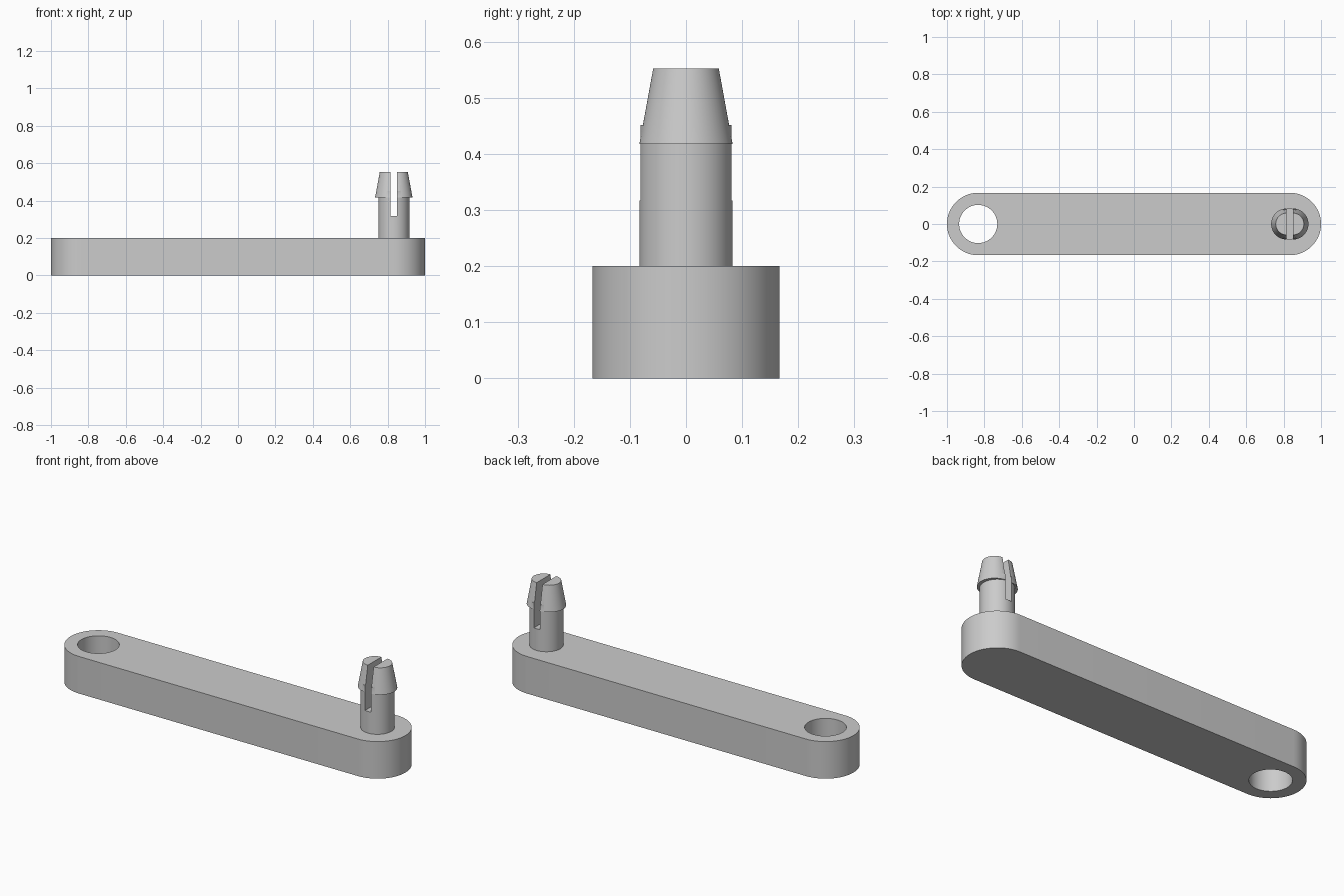
import bpy, bmesh
from math import pi, cos, sin

cube = bpy.data.objects.get("Cube")
if cube:
    bpy.data.objects.remove(cube, do_unlink=True)

grey = bpy.data.materials.new("plain grey")
grey.use_nodes = True
grey.diffuse_color = (0.6, 0.6, 0.6, 1)
grey.node_tree.nodes["Principled BSDF"].inputs["Base Color"].default_value = grey.diffuse_color

PIVOT = 0.833      # distance of each pivot from the middle
SEGMENTS = 32      # steps per half circle


def add_object(name, bm):
    mesh = bpy.data.meshes.new(name)
    bmesh.ops.recalc_face_normals(bm, faces=bm.faces)
    bm.to_mesh(mesh)
    bm.free()
    mesh.materials.append(grey)
    obj = bpy.data.objects.new(name, mesh)
    bpy.context.collection.objects.link(obj)
    return obj


def stadium(name, x, half_length, r_bottom, r_top, z_bottom, z_top):
    """Round-ended slab, tapered if the radii differ; a cylinder if half_length is 0."""
    bm = bmesh.new()
    rings = []
    for r, z in ((r_bottom, z_bottom), (r_top, z_top)):
        ring = []
        for end in (1, -1):
            # a plain circle needs no repeated point where the halves meet
            for i in range(SEGMENTS + (1 if half_length else 0)):
                a = pi * i / SEGMENTS - end * pi / 2
                ring.append(bm.verts.new((x + end * half_length + r * cos(a), r * sin(a), z)))
        rings.append(ring)
    low, high = rings
    bm.faces.new(low)
    bm.faces.new(high)
    for i in range(len(low)):
        j = (i + 1) % len(low)
        bm.faces.new((low[i], low[j], high[j], high[i]))
    return add_object(name, bm)


def combine(target, tool, operation):
    """Apply a boolean and discard the tool object."""
    mod = target.modifiers.new(operation.lower(), "BOOLEAN")
    mod.operation = operation
    mod.solver = "EXACT"
    mod.object = tool
    tool.hide_render = True
    bpy.context.view_layer.objects.active = target
    bpy.ops.object.modifier_apply(modifier=mod.name)
    bpy.data.objects.remove(tool, do_unlink=True)


# Link bar with a round hole through its right end
bar = stadium("link_bar", 0, PIVOT, 0.167, 0.167, 0, 0.2)
hole = stadium("hole_cutter", -PIVOT, 0, 0.102, 0.102, -0.1, 0.3)
combine(bar, hole, "DIFFERENCE")

# Snap pin: round post with a wider tapered barb
pin = stadium("snap_pin", PIVOT, 0, 0.083, 0.083, 0.2, 0.451)
barb = stadium("barb", PIVOT, 0.0167, 0.083, 0.0585, 0.418, 0.552)
combine(pin, barb, "UNION")

# Slot that splits the pin into two prongs
bm = bmesh.new()
bmesh.ops.create_cube(bm, size=1)
bmesh.ops.scale(bm, vec=(0.035, 0.4, 0.4), verts=bm.verts)
bmesh.ops.translate(bm, vec=(PIVOT, 0, 0.517), verts=bm.verts)
combine(pin, add_object("slot_cutter", bm), "DIFFERENCE")

# Smooth round walls, crisp edges
for obj in bpy.context.view_layer.objects:
    obj.select_set(obj in (bar, pin))
bpy.context.view_layer.objects.active = bar
bpy.ops.object.shade_smooth_by_angle()
